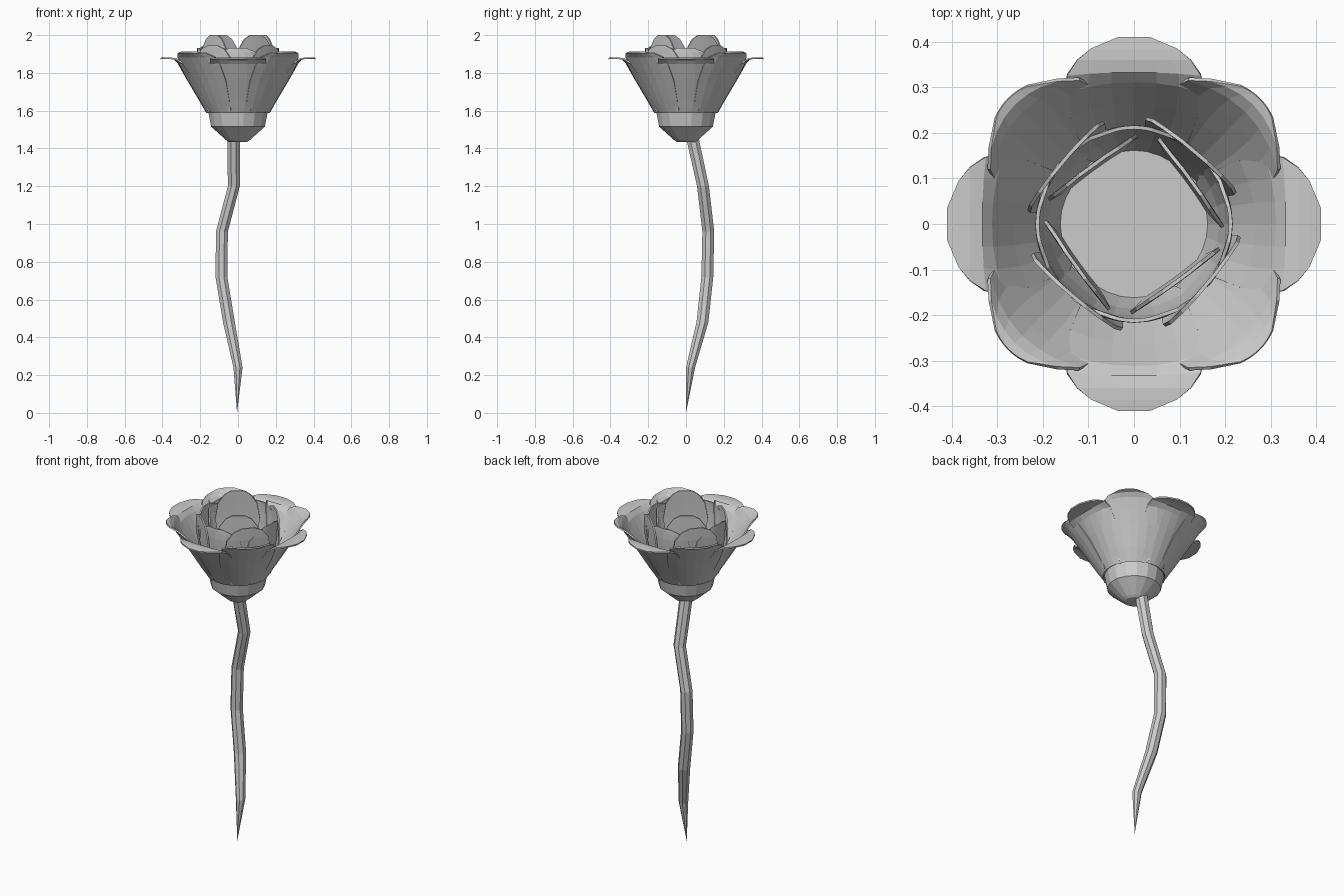
import bpy, bmesh, math

if "Cube" in bpy.data.objects:
    bpy.data.objects.remove(bpy.data.objects["Cube"])


def make_object(name, bm):
    bmesh.ops.recalc_face_normals(bm, faces=bm.faces)
    mesh = bpy.data.meshes.new(name)
    bm.to_mesh(mesh)
    bm.free()
    ob = bpy.data.objects.new(name, mesh)
    bpy.context.collection.objects.link(ob)
    return ob


def lofted(name, rings, sides):
    """Horizontal rings (x, y, z, radius) joined into a capped tube."""
    bm = bmesh.new()
    loops = []
    for x, y, z, r in rings:
        if r == 0:
            loops.append([bm.verts.new((x, y, z))] * sides)
        else:
            loops.append([bm.verts.new((x + r * math.cos(a), y + r * math.sin(a), z))
                          for a in (2 * math.pi * (i + 0.5) / sides for i in range(sides))])
    for a, b in zip(loops, loops[1:]):
        for i in range(sides):
            j = (i + 1) % sides
            quad = [a[i], a[j], b[j], b[i]]
            bm.faces.new(list(dict.fromkeys(quad)))
    for loop in (loops[0], loops[-1]):
        if loop[0] != loop[1]:
            bm.faces.new(loop)
    return make_object(name, bm)


def petal(name, rows, angle, cols=6):
    """Rows of (radius, z, half width, inward bow of the edges), turned about z."""
    bm = bmesh.new()
    c, s = math.cos(math.radians(angle)), math.sin(math.radians(angle))
    grid = []
    for r, z, hw, bow in rows:
        line = []
        for i in range(cols + 1):
            u = 2 * i / cols - 1
            x, y = r - bow * u * u, hw * u
            line.append(bm.verts.new((c * x - s * y, s * x + c * y, z)))
        grid.append(line)
    for a, b in zip(grid, grid[1:]):
        for i in range(cols):
            bm.faces.new((a[i], a[i + 1], b[i + 1], b[i]))
    ob = make_object(name, bm)
    mod = ob.modifiers.new("thickness", 'SOLIDIFY')
    mod.thickness = 0.008
    mod.offset = 0
    return ob


# Stem, tapering to a point at the bottom
lofted("stem", [(-0.005, 0, 0, 0), (0.0, 0.024, 0.24, 0.026), (-0.048, 0.087, 0.48, 0.034),
                (-0.088, 0.113, 0.72, 0.034), (-0.085, 0.118, 0.96, 0.034),
                (-0.022, 0.09, 1.2, 0.034), (-0.024, 0.033, 1.46, 0.036)], 8)

# Cup under the petals
lofted("flower_cup", [(0, 0, 1.435, 0.05), (0, 0, 1.445, 0.065), (0, 0, 1.505, 0.133),
                      (0, 0, 1.515, 0.145), (0, 0, 1.62, 0.166)], 16)

# Petal shapes
side_rows = [(0.165, 1.59, 0.085, 0.025), (0.205, 1.66, 0.115, 0.035), (0.27, 1.77, 0.14, 0.035),
             (0.315, 1.85, 0.15, 0.025), (0.335, 1.873, 0.147, 0.008), (0.36, 1.878, 0.125, 0),
             (0.385, 1.878, 0.095, 0), (0.41, 1.876, 0.035, 0)]
corner_rows = [(0.165, 1.59, 0.08, 0.025), (0.21, 1.66, 0.11, 0.035), (0.27, 1.76, 0.14, 0.04),
               (0.32, 1.84, 0.15, 0.04), (0.35, 1.885, 0.14, 0.04), (0.372, 1.905, 0.105, 0.03),
               (0.39, 1.91, 0.05, 0.01)]
ring_rows = [(0.16, 1.6, 0.08, 0.025), (0.19, 1.7, 0.12, 0.04), (0.207, 1.8, 0.14, 0.055),
             (0.213, 1.87, 0.13, 0.048), (0.213, 1.91, 0.095, 0.025), (0.212, 1.932, 0.04, 0.005)]
mid_rows = [(0.16, 1.6, 0.08, 0.005), (0.185, 1.7, 0.115, 0.006), (0.2, 1.8, 0.128, 0.006),
            (0.206, 1.88, 0.115, 0.006), (0.207, 1.925, 0.08, 0.003), (0.207, 1.945, 0.035, 0)]
core_rows = [(0.15, 1.6, 0.07, 0.003), (0.156, 1.72, 0.105, 0.004), (0.158, 1.84, 0.12, 0.004),
             (0.158, 1.93, 0.105, 0.004), (0.157, 1.98, 0.07, 0.002), (0.157, 2.0, 0.035, 0)]

# Each whorl has four petals a quarter turn apart
whorls = [("outer_side_petal", side_rows, 0), ("outer_corner_petal", corner_rows, 45),
          ("inner_ring_petal", ring_rows, 0), ("middle_petal", mid_rows, 50),
          ("core_petal", core_rows, 36)]
for name, rows, start in whorls:
    for k in range(4):
        petal(f"{name}_{k + 1}", rows, start + 90 * k)
